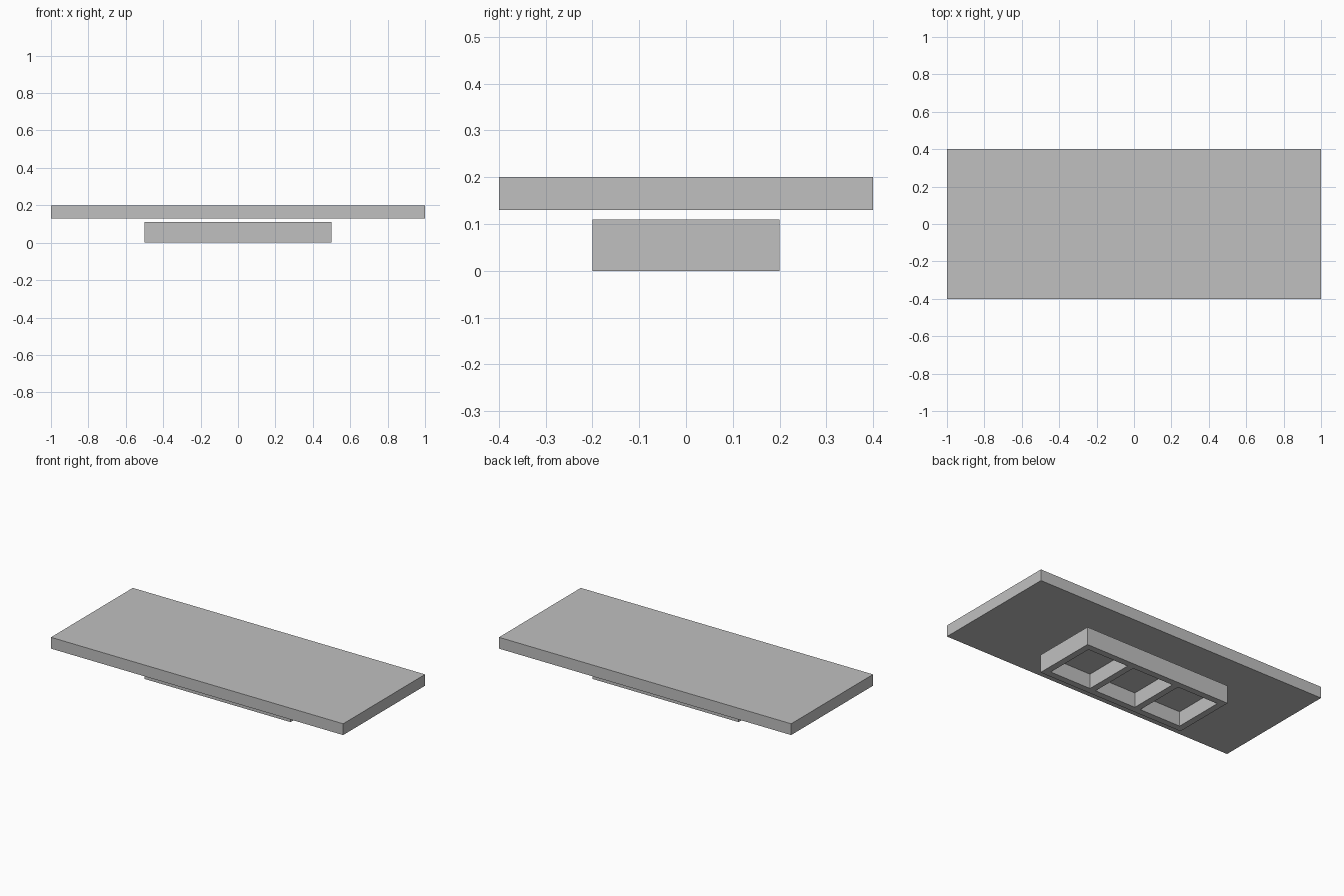
import bpy, bmesh
from mathutils import Vector

if "Cube" in bpy.data.objects:
    bpy.data.objects.remove(bpy.data.objects["Cube"])

grey = bpy.data.materials.new("plain grey")
grey.diffuse_color = (0.53, 0.53, 0.53, 1)
grey.use_nodes = True
grey.node_tree.nodes["Principled BSDF"].inputs["Base Color"].default_value = grey.diffuse_color


def box(name, size, center):
    """Axis-aligned box as its own object."""
    bm = bmesh.new()
    bmesh.ops.create_cube(bm, size=1)
    bmesh.ops.scale(bm, vec=Vector(size), verts=bm.verts)
    bmesh.ops.translate(bm, vec=Vector(center), verts=bm.verts)
    mesh = bpy.data.meshes.new(name)
    bm.to_mesh(mesh)
    bm.free()
    mesh.materials.append(grey)
    ob = bpy.data.objects.new(name, mesh)
    bpy.context.collection.objects.link(ob)
    return ob


# Wide flat slab on top
box("top_slab", (2.0, 0.8, 0.07), (0, 0, 0.165))

# Block below the slab, hollowed from underneath into three pockets
WALL, POCKET_X, POCKET_Y, HEIGHT, DEPTH = 0.04, 0.28, 0.32, 0.11, 0.09
block = box("pocket_block", (1.0, 0.4, HEIGHT), (0, 0, HEIGHT / 2))
for i in (-1, 0, 1):
    cutter = box("pocket_cutter", (POCKET_X, POCKET_Y, DEPTH + 0.1),
                 (i * (POCKET_X + WALL), 0, (DEPTH - 0.1) / 2))
    cutter.hide_render = True
    cutter.hide_viewport = True
    cut = block.modifiers.new("pocket", 'BOOLEAN')
    cut.operation = 'DIFFERENCE'
    cut.solver = 'EXACT'
    cut.object = cutter
